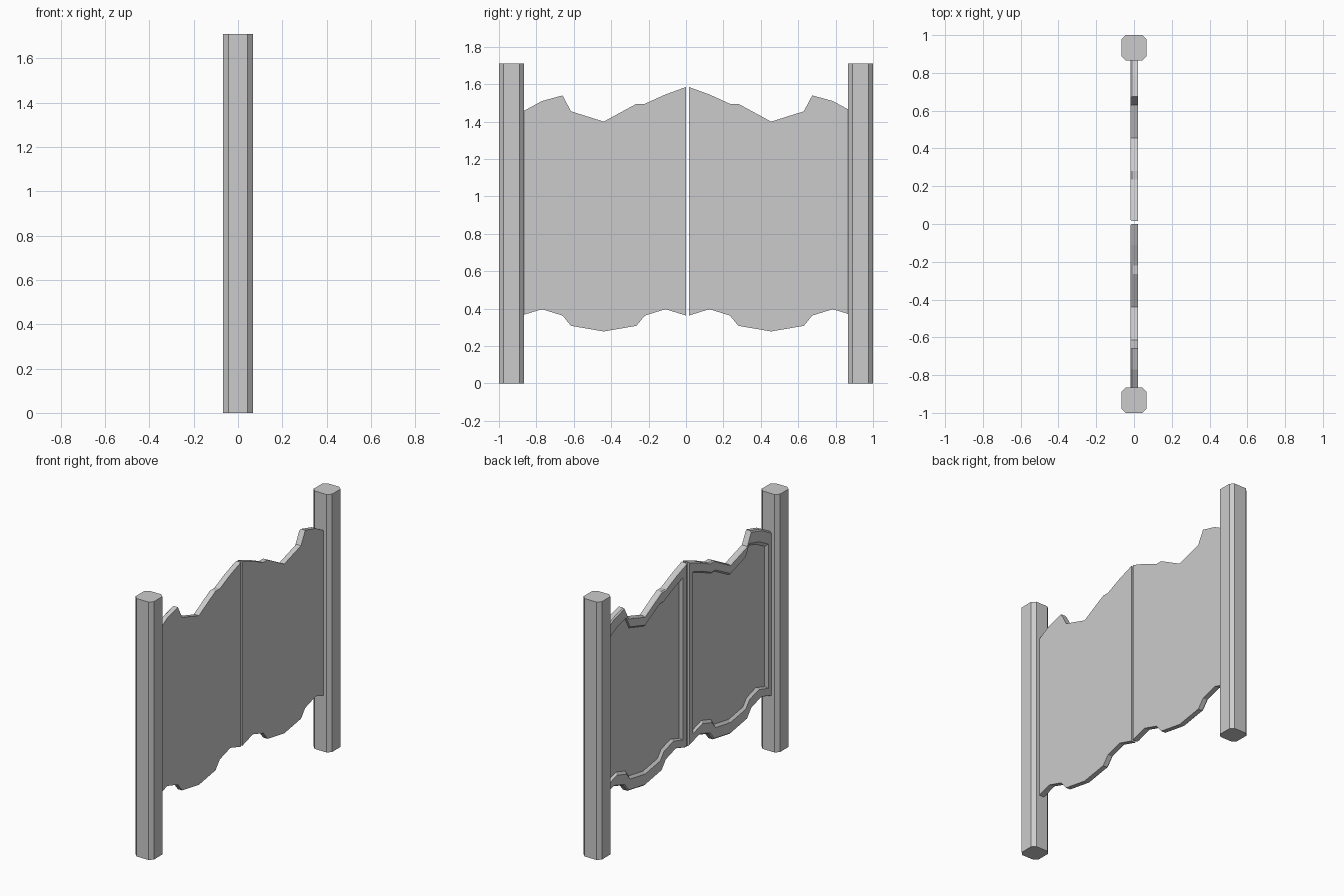
import bpy, bmesh

if "Cube" in bpy.data.objects:
    bpy.data.objects.remove(bpy.data.objects["Cube"])


def loft(name, loops, flip=False):
    """Join matching vertex loops and cap both ends."""
    bm = bmesh.new()
    rings = [[bm.verts.new(p) for p in loop] for loop in loops]
    n = len(rings[0])
    for a, b in zip(rings, rings[1:]):
        for i in range(n):
            j = (i + 1) % n
            bm.faces.new((a[i], a[j], b[j], b[i]))
    bm.faces.new(rings[0][::-1])
    bm.faces.new(rings[-1])
    bmesh.ops.recalc_face_normals(bm, faces=bm.faces)
    mesh = bpy.data.meshes.new(name)
    bm.to_mesh(mesh)
    bm.free()
    obj = bpy.data.objects.new(name, mesh)
    bpy.context.collection.objects.link(obj)
    return obj


# Posts: square with chamfered corners
H, C, TOP = 0.067, 0.023, 1.71
section = [(H, C - H), (H, H - C), (H - C, H), (C - H, H),
           (-H, H - C), (-H, C - H), (C - H, -H), (H - C, -H)]
for side, s in (("left", -1), ("right", 1)):
    loft(side + "_post", [[(x, y + s * (1 - H), z) for x, y in section]
                          for z in (0, TOP)])

# Door outline: distance from the meeting edge, height
top = [(0, 1.585), (0.11, 1.545), (0.22, 1.495), (0.265, 1.495), (0.44, 1.40),
       (0.615, 1.455), (0.66, 1.54), (0.77, 1.51), (0.88, 1.45)]
half_bottom = [(0, 0.363), (0.11, 0.397), (0.22, 0.363), (0.265, 0.308)]
bottom = half_bottom + [(0.44, 0.278)] + [(0.88 - d, z) for d, z in half_bottom[::-1]]
outline = top + bottom[::-1]

# Steps from plain face to recessed panel: x, width scale, height scale
steps = [(0.021, 1, 1), (-0.011, 1, 1), (-0.019, 0.982, 0.988),
         (-0.019, 0.90, 0.88), (-0.004, 0.86, 0.855)]
for side, s, start in (("left", -1, 0.0), ("right", 1, 0.015)):
    loft(side + "_door", [[(x, start + s * (0.44 + (d - 0.44) * kw), 0.92 + (z - 0.92) * kh)
                           for d, z in outline] for x, kw, kh in steps])
